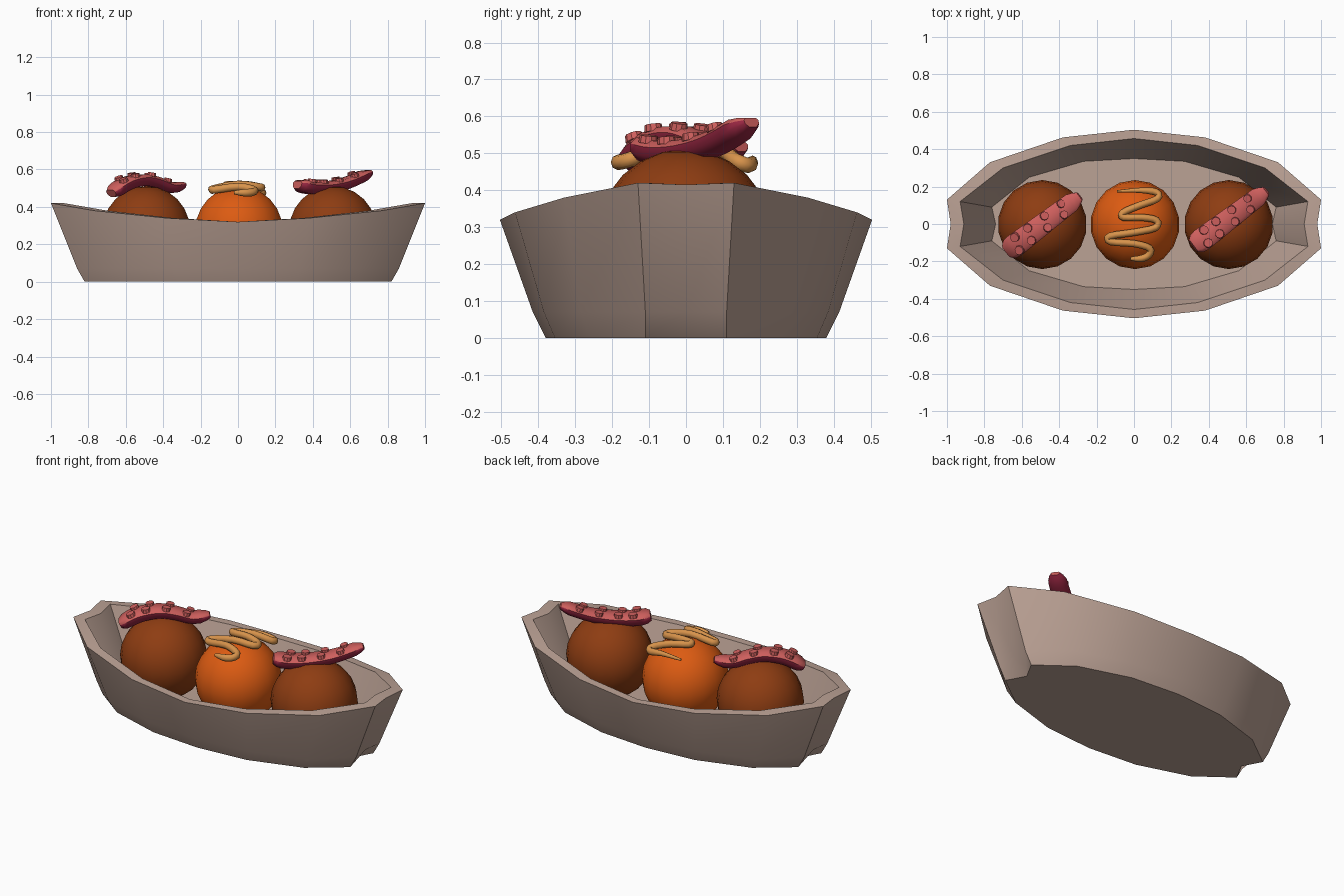
import bpy, bmesh, math
from mathutils import Vector, Matrix

if "Cube" in bpy.data.objects:
    bpy.data.objects.remove(bpy.data.objects["Cube"])


def mat(name, r, g, b):
    m = bpy.data.materials.new(name)
    m.diffuse_color = (r, g, b, 1)
    m.use_nodes = True
    m.node_tree.nodes["Principled BSDF"].inputs["Base Color"].default_value = m.diffuse_color
    return m


TRAY = mat("warm grey tray", 0.50, 0.36, 0.30)
BROWN = mat("fried brown", 0.27, 0.046, 0.006)
ORANGE = mat("fried orange", 0.72, 0.105, 0.006)
SAUCE = mat("amber sauce", 0.68, 0.29, 0.07)
PINK = mat("tentacle pink", 0.62, 0.115, 0.11)
CRIMSON = mat("tentacle crimson", 0.32, 0.02, 0.055)


def finish(bm, name, mats, angle=40):
    bmesh.ops.recalc_face_normals(bm, faces=bm.faces)
    me = bpy.data.meshes.new(name)
    bm.to_mesh(me)
    bm.free()
    ob = bpy.data.objects.new(name, me)
    bpy.context.collection.objects.link(ob)
    for m in mats:
        me.materials.append(m)
    bpy.ops.object.select_all(action='DESELECT')
    ob.select_set(True)
    bpy.context.view_layer.objects.active = ob
    bpy.ops.object.shade_smooth_by_angle(angle=math.radians(angle))
    return ob


def loft(bm, rings):
    """Skin closed rings of points; cap both ends. Returns the rows of side faces."""
    vs = [[bm.verts.new(p) for p in r] for r in rings]
    n = len(vs[0])
    rows = [[bm.faces.new((a[i], a[(i + 1) % n], b[(i + 1) % n], b[i])) for i in range(n)]
            for a, b in zip(vs, vs[1:])]
    bm.faces.new(vs[0])
    bm.faces.new(vs[-1])
    return rows


# boat tray: quarter outlines mirrored into 16-point rings
def full_ring(quarter):
    a = list(quarter)                                       # +x end to +y side
    half = a + [(-x, y, z) for x, y, z in reversed(a[:-1])]
    return half + [(x, -y, z) for x, y, z in reversed(half[1:-1])]


def level(xy, zs):
    return full_ring([(x, y, z) for (x, y), z in zip(xy, zs)])


RIM = (0.415, 0.42, 0.38, 0.34, 0.32)
bm = bmesh.new()
loft(bm, [
    level([(0.76, 0), (0.82, 0.11), (0.62, 0.26), (0.31, 0.355), (0, 0.38)], [0] * 5),
    level([(0.845, 0), (0.86, 0.11), (0.66, 0.285), (0.33, 0.385), (0, 0.415)], [0.07] * 5),
    level([(0.98, 0), (1.0, 0.13), (0.77, 0.33), (0.38, 0.463), (0, 0.504)], RIM),
    level([(0.91, 0), (0.93, 0.12), (0.70, 0.30), (0.34, 0.42), (0, 0.457)], RIM),
    level([(0.74, 0), (0.76, 0.09), (0.56, 0.25), (0.27, 0.335), (0, 0.35)], [0.04] * 5),
])
finish(bm, "boat_tray", [TRAY], 35)

# fried balls
for name, x, m in (("left_ball", -0.49, BROWN), ("middle_ball", 0.005, ORANGE),
                   ("right_ball", 0.507, BROWN)):
    bm = bmesh.new()
    bmesh.ops.create_uvsphere(bm, u_segments=18, v_segments=12, radius=0.238,
                              matrix=Matrix.Translation((x, -0.003, 0.273)))
    finish(bm, name, [m], 60)


# smooth path through points
def spline(pts, steps):
    p = [pts[0]] + list(pts) + [pts[-1]]
    out = []
    for i in range(1, len(p) - 2):
        a, b, c, d = (Vector(q) for q in p[i - 1:i + 3])
        for k in range(steps):
            t = k / steps
            out.append(0.5 * (2 * b + (c - a) * t + (2 * a - 5 * b + 4 * c - d) * t * t
                              + (3 * b - a - 3 * c + d) * t ** 3))
    return out + [Vector(pts[-1])]


def frame(path, i):
    t = (path[min(i + 1, len(path) - 1)] - path[max(i - 1, 0)]).normalized()
    side = Vector((0, 0, 1)).cross(t).normalized()
    return t, side, t.cross(side)


# sauce zigzag over the middle ball
zig = [(-0.09, 0.175), (0.03, 0.18), (0.12, 0.17), (0.125, 0.135), (0.03, 0.10), (-0.06, 0.06),
       (-0.055, 0.035), (0.04, 0.035), (0.12, 0.02), (0.115, -0.02), (0, -0.045), (-0.13, -0.065),
       (-0.125, -0.095), (0, -0.105), (0.085, -0.13), (0.08, -0.165), (0.04, -0.185), (-0.02, -0.185)]
path = spline([(x, y, 0.522 - 1.3 * y * y - 1.2 * x * x) for x, y in zig], 3)
bm = bmesh.new()
rings = []
for i, p in enumerate(path):
    t, s, u = frame(path, i)
    r = 0.019 * min(1, 0.3 + i / 7, 0.45 + (len(path) - 1 - i) / 5)
    rings.append([p + r * (math.cos(a) * s + 1.1 * math.sin(a) * u)
                  for a in (k * math.tau / 8 for k in range(8))])
loft(bm, rings)
finish(bm, "sauce_drizzle", [SAUCE], 60)


# tentacles: flat pink top with suckers, rounded crimson belly
SECTION = [(-0.65, 0), (0.65, 0), (0.95, -0.25), (0.9, -0.6), (0.5, -0.95),
           (-0.5, -0.95), (-0.9, -0.6), (-0.95, -0.25)]


def tentacle(name, start, end, heights):
    n = len(heights) - 1
    path = spline([(start[0] + (end[0] - start[0]) * i / n,
                    start[1] + (end[1] - start[1]) * i / n, z) for i, z in enumerate(heights)], 3)
    bm = bmesh.new()
    last = len(path) - 1
    rings = []
    for i, p in enumerate(path):
        t, s, u = frame(path, i)
        f = i / last
        cap = min(1, 0.62 + f * 5, 0.5 + (1 - f) * 5)
        w, h = (0.068 - 0.016 * f) * cap, (0.072 - 0.017 * f) * cap
        rings.append([p + a * w * s + (b * h - (1 - cap) * 0.03) * u for a, b in SECTION])
    for row in loft(bm, rings):
        for k, face in enumerate(row):
            face.material_index = 0 if k in (0, 1, 7) else 1
    finish(bm, name, [PINK, CRIMSON], 50)

    bm = bmesh.new()
    for f in (0.14, 0.36, 0.58, 0.8):
        i = round(f * last)
        t, s, u = frame(path, i)
        for side in (-1, 1):
            c = path[i] + s * side * (0.036 - 0.01 * f) + t * side * 0.012 + u * 0.002
            m = Matrix((t, s, u)).transposed().to_4x4()
            r = 0.027 - 0.004 * f
            bmesh.ops.create_cone(bm, cap_ends=True, segments=10, radius1=r, radius2=r * 0.9,
                                  depth=0.02, matrix=Matrix.Translation(c) @ m)
    finish(bm, name + "_suckers", [PINK], 35)


tentacle("left_tentacle", (-0.69, -0.155), (-0.295, 0.145),
         (0.50, 0.545, 0.568, 0.572, 0.555, 0.53, 0.545))
tentacle("right_tentacle", (0.322, -0.115), (0.70, 0.172),
         (0.55, 0.535, 0.533, 0.54, 0.555, 0.58, 0.61))
